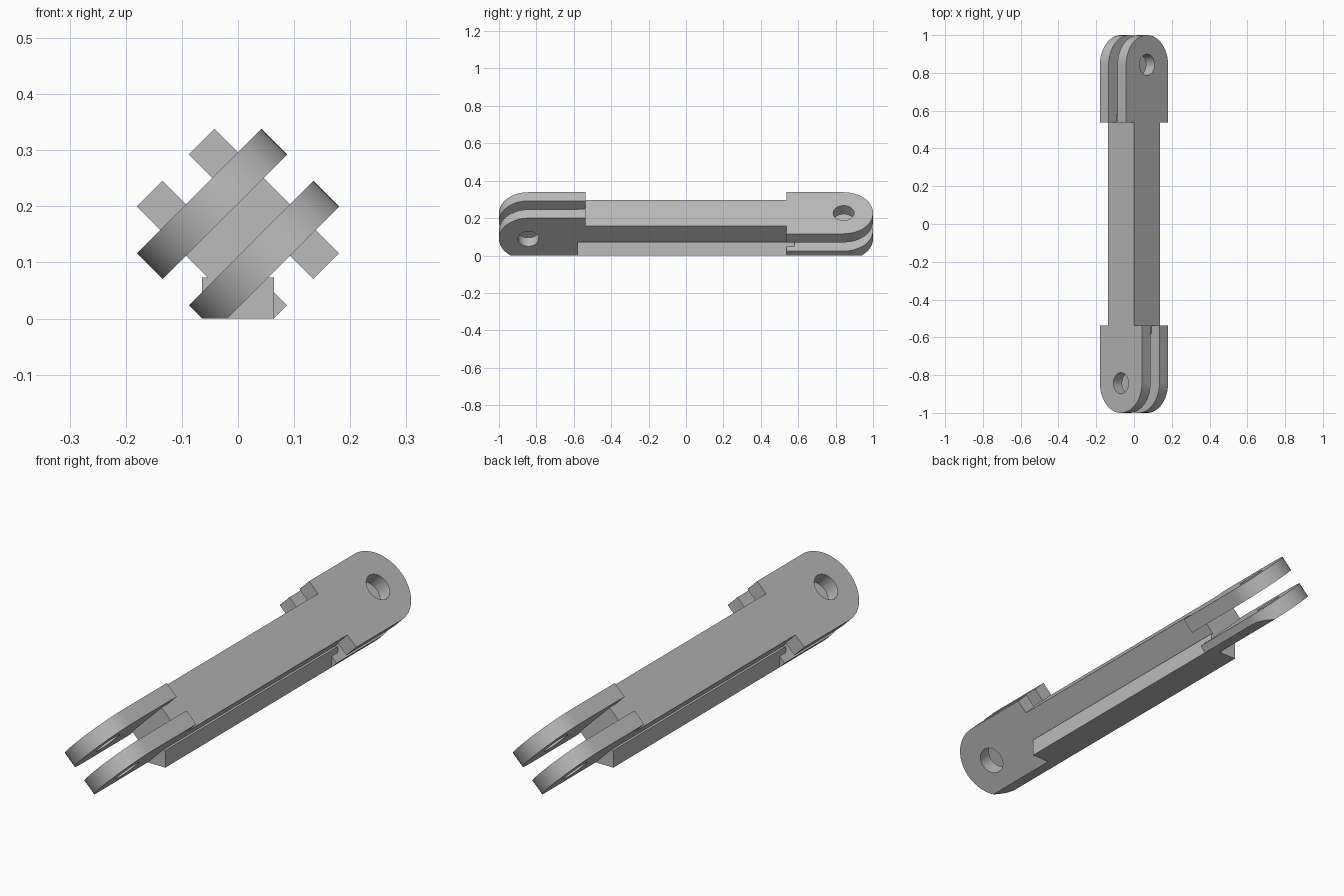
import bpy, bmesh
from math import sin, cos, pi, radians
from mathutils import Matrix, Vector

cube = bpy.data.objects.get("Cube")
if cube:
    bpy.data.objects.remove(cube, do_unlink=True)

# Main dimensions
AXIS_Z = 0.158      # height of the link's long axis
HALF = 0.098        # half width of the square bar
GAP = 0.033         # half of the slot between fork plates
BAR_END = 0.538     # where the bar stops and the forks start
TONGUE_END = 0.58   # where the slot bottom and foot end
RADIUS = 0.157      # rounded end of a plate
PIN_Y = 1 - RADIUS
HOLE = 0.056

grey = bpy.data.materials.new("plain grey")
grey.use_nodes = True
colour = (0.5, 0.5, 0.5, 1)
grey.diffuse_color = colour
grey.node_tree.nodes["Principled BSDF"].inputs["Base Color"].default_value = colour

# The bar is turned 45 degrees about its length
TILT = Matrix.Translation((0, 0, AXIS_Z)) @ Matrix.Rotation(radians(-45), 4, 'Y')
TURN = Matrix.Rotation(pi, 4, 'Z')


def finish(name, bm, matrix):
    """Place the mesh, trim it flat at the ground and make an object."""
    bm.transform(matrix)
    geom = bm.verts[:] + bm.edges[:] + bm.faces[:]
    cut = bmesh.ops.bisect_plane(bm, geom=geom, plane_co=(0, 0, 0),
                                 plane_no=(0, 0, -1), clear_outer=True)
    edges = [e for e in cut["geom_cut"]
             if isinstance(e, bmesh.types.BMEdge) and e.is_boundary]
    if edges:
        bmesh.ops.holes_fill(bm, edges=edges)
    bmesh.ops.recalc_face_normals(bm, faces=bm.faces)
    mesh = bpy.data.meshes.new(name)
    bm.to_mesh(mesh)
    bm.free()
    mesh.materials.append(grey)
    obj = bpy.data.objects.new(name, mesh)
    bpy.context.collection.objects.link(obj)
    bpy.ops.object.select_all(action='DESELECT')
    bpy.context.view_layer.objects.active = obj
    obj.select_set(True)
    bpy.ops.object.shade_smooth_by_angle(angle=radians(30))


def box(name, low, high, matrix):
    low, high = Vector(low), Vector(high)
    bm = bmesh.new()
    bmesh.ops.create_cube(bm, size=1)
    bmesh.ops.scale(bm, vec=high - low, verts=bm.verts)
    bmesh.ops.translate(bm, vec=(low + high) / 2, verts=bm.verts)
    finish(name, bm, matrix)


def loop(bm, points, z):
    verts = [bm.verts.new((x, y, z)) for x, y in points]
    return [bm.edges.new((a, b)) for a, b in zip(verts, verts[1:] + verts[:1])]


def plate(name, z_low, z_high, matrix):
    """Round-ended fork plate with a pin hole."""
    steps = 32
    outline = [(-RADIUS, -BAR_END)]
    outline += [(-RADIUS * cos(pi * i / steps), -PIN_Y - RADIUS * sin(pi * i / steps))
                for i in range(steps + 1)]
    outline.append((RADIUS, -BAR_END))
    hole = [(HOLE * cos(2 * pi * i / steps), -PIN_Y + HOLE * sin(2 * pi * i / steps))
            for i in range(steps)]
    bm = bmesh.new()
    edges = loop(bm, outline, z_low) + loop(bm, hole, z_low)
    bmesh.ops.triangle_fill(bm, edges=edges, use_beauty=True)
    top = bmesh.ops.extrude_face_region(bm, geom=bm.faces[:], use_keep_orig=True)
    verts = [v for v in top["geom"] if isinstance(v, bmesh.types.BMVert)]
    bmesh.ops.translate(bm, vec=(0, 0, z_high - z_low), verts=verts)
    finish(name, bm, matrix)


# Square bar and the flat foot under it
box("bar", (-HALF, -BAR_END, -HALF), (HALF, BAR_END, HALF), TILT)
box("foot", (-0.064, -TONGUE_END, 0), (0.064, TONGUE_END, 0.073), Matrix.Identity(4))

# Forks: the back one is the front one turned half round
for end, turn in (("front", Matrix.Identity(4)), ("back", TURN)):
    place = turn @ TILT
    plate(end + "_fork_upper_plate", GAP, HALF, place)
    plate(end + "_fork_lower_plate", -HALF, -GAP, place)
    box(end + "_slot_block", (-HALF, -TONGUE_END, -GAP), (HALF, -BAR_END, GAP), place)
